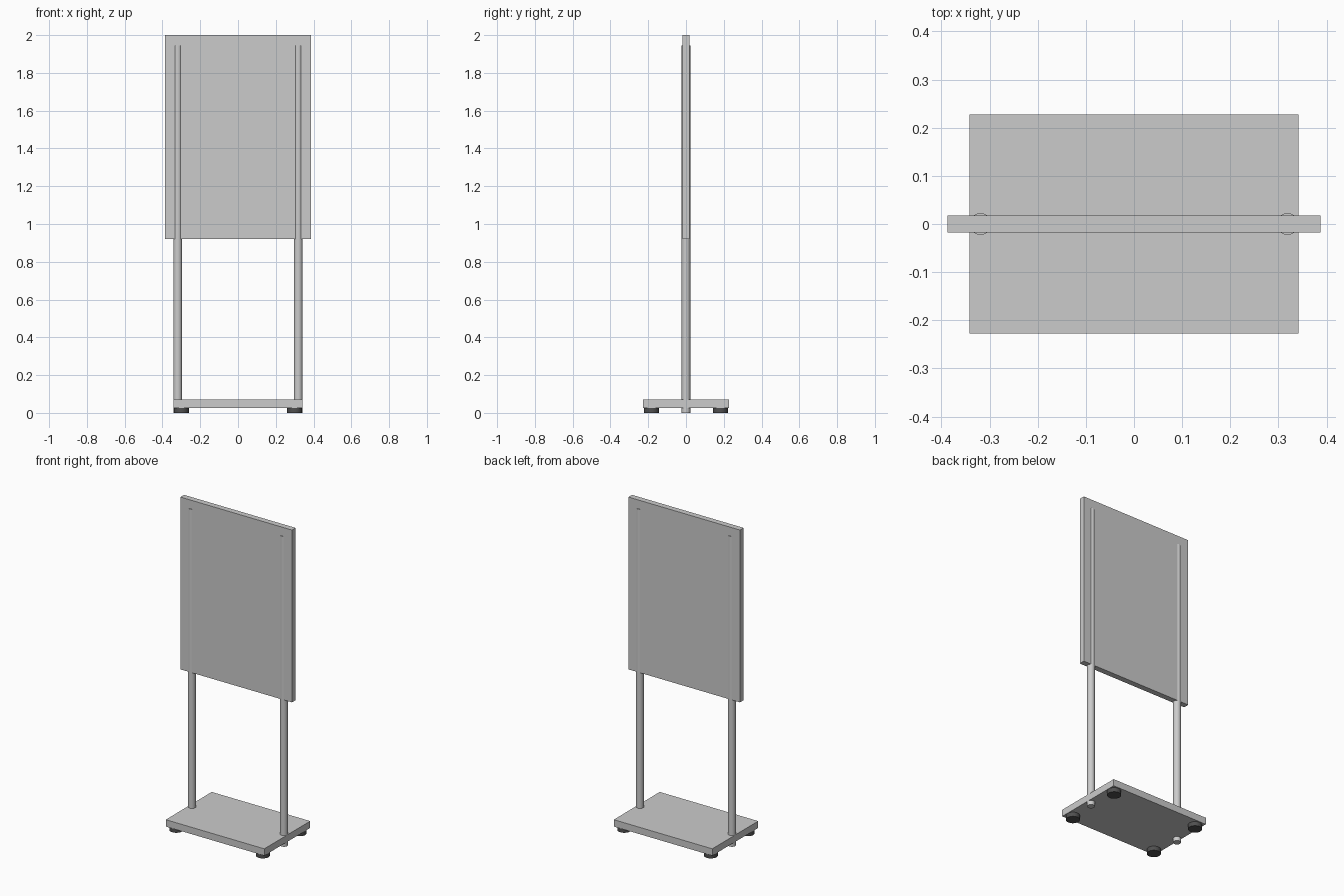
import bpy

if "Cube" in bpy.data.objects:
    bpy.data.objects.remove(bpy.data.objects["Cube"])

dark = bpy.data.materials.new("dark_rubber")
dark.diffuse_color = (0.08, 0.08, 0.08, 1)
dark.use_nodes = True
dark.node_tree.nodes["Principled BSDF"].inputs["Base Color"].default_value = dark.diffuse_color


def box(name, size, z0, z1):
    bpy.ops.mesh.primitive_cube_add(size=1, location=(0, 0, (z0 + z1) / 2))
    ob = bpy.context.object
    ob.name = name
    ob.scale = (size[0], size[1], z1 - z0)
    bpy.ops.object.transform_apply(location=False, rotation=False, scale=True)
    return ob


def cylinder(name, x, y, r, z0, z1, sides=32):
    bpy.ops.mesh.primitive_cylinder_add(vertices=sides, radius=r, depth=z1 - z0,
                                        location=(x, y, (z0 + z1) / 2))
    ob = bpy.context.object
    ob.name = name
    bpy.ops.object.shade_smooth_by_angle()
    return ob


# Sign panel and base plate
box("sign_panel", (0.774, 0.036), 0.92, 2.0)
box("base_plate", (0.683, 0.455), 0.027, 0.07)

for sx, side in ((-1, "left"), (1, "right")):
    # Round posts run through the base and up both faces of the panel
    cylinder(f"{side}_post", sx * 0.319, 0, 0.0225, 0, 1.945)
    # Dark round feet under each corner
    for sy, end in ((-1, "front"), (1, "back")):
        foot = cylinder(f"{end}_{side}_foot", sx * 0.30, sy * 0.182, 0.04, 0, 0.028)
        foot.data.materials.append(dark)
